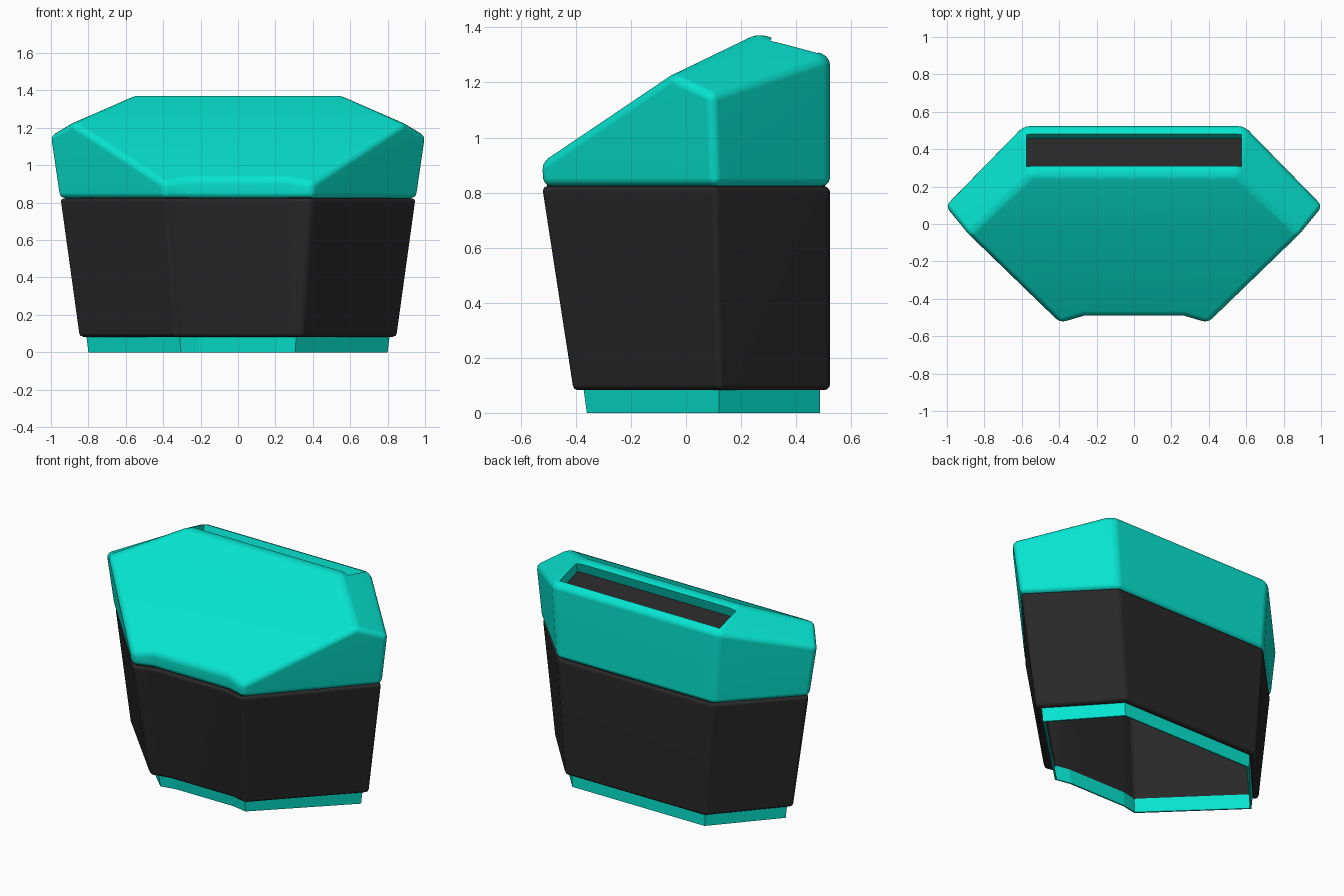
import bpy, bmesh, math
from mathutils import Matrix, Vector

if "Cube" in bpy.data.objects:
    bpy.data.objects.remove(bpy.data.objects["Cube"])


def material(name, rgb):
    m = bpy.data.materials.new(name)
    m.diffuse_color = (*rgb, 1)
    m.use_nodes = True
    m.node_tree.nodes["Principled BSDF"].inputs["Base Color"].default_value = m.diffuse_color
    return m


teal = material("teal", (0.002, 0.78, 0.63))
charcoal = material("charcoal", (0.021, 0.021, 0.021))


def outline(z, side_x, side_y, back_x, back_y, front_x, front_y, dent=0.0):
    """Hexagon with a shallow dent in the front, mirrored left to right."""
    half = [(front_x * 0.68, front_y + dent), (front_x, front_y),
            (side_x, side_y), (back_x, back_y)]
    pts = half + [(-x, y) for x, y in reversed(half)]
    return [(x, y, z) for x, y in pts]


def finish(name, bm, mat, bevel=0.0, cutter=None):
    bmesh.ops.recalc_face_normals(bm, faces=bm.faces[:])
    me = bpy.data.meshes.new(name)
    bm.to_mesh(me)
    bm.free()
    me.materials.append(mat)
    ob = bpy.data.objects.new(name, me)
    bpy.context.collection.objects.link(ob)
    bpy.ops.object.select_all(action='DESELECT')
    ob.select_set(True)
    bpy.context.view_layer.objects.active = ob
    if bevel:
        b = ob.modifiers.new("bevel", 'BEVEL')
        b.width, b.segments = bevel, 3
        b.limit_method, b.angle_limit = 'ANGLE', math.radians(25)
        bpy.ops.object.modifier_apply(modifier="bevel")
    if cutter:
        c = ob.modifiers.new("cut", 'BOOLEAN')
        c.operation, c.solver, c.object = 'DIFFERENCE', 'EXACT', cutter
        bpy.ops.object.modifier_apply(modifier="cut")
        bpy.data.objects.remove(cutter)
    if bevel:
        bpy.ops.object.shade_smooth_by_angle(angle=math.radians(35))
        w = ob.modifiers.new("normals", 'WEIGHTED_NORMAL')
        w.keep_sharp = True
    return ob


def loft(rings, closed=False):
    """Skin a chain of outlines; cap the ends unless the chain is closed."""
    bm = bmesh.new()
    vs = [[bm.verts.new(p) for p in r] for r in rings]
    pairs = list(zip(vs, vs[1:])) + ([(vs[-1], vs[0])] if closed else [])
    n = len(vs[0])
    for a, b in pairs:
        for i in range(n):
            j = (i + 1) % n
            bm.faces.new((a[i], a[j], b[j], b[i]))
    if not closed:
        bm.faces.new(vs[0])
        bm.faces.new(vs[-1])
    return bm


def tilted_box(size, centre, angle):
    bm = bmesh.new()
    m = Matrix.Translation(centre) @ Matrix.Rotation(angle, 4, 'X')
    bmesh.ops.create_cube(bm, size=1, matrix=m @ Matrix.Diagonal((*size, 1)))
    return bm


# Base: thin open skirt
finish("base_skirt", loft([
    outline(0.0, 0.800, 0.12, 0.475, 0.487, 0.305, -0.360, 0.02),
    outline(0.1, 0.812, 0.12, 0.480, 0.487, 0.312, -0.374, 0.02),
    outline(0.1, 0.800, 0.12, 0.470, 0.477, 0.306, -0.364, 0.02),
    outline(0.0, 0.788, 0.12, 0.465, 0.477, 0.299, -0.350, 0.02)], closed=True), teal)

# Body: flared bin, hollow from below
finish("body", loft([
    outline(0.78, 0.880, 0.11, 0.510, 0.477, 0.360, -0.460, 0.03),
    outline(0.083, 0.798, 0.12, 0.469, 0.476, 0.305, -0.362, 0.02),
    outline(0.083, 0.855, 0.12, 0.500, 0.523, 0.340, -0.413, 0.025),
    outline(0.823, 0.957, 0.105, 0.555, 0.523, 0.392, -0.527, 0.037)]), charcoal, 0.022)

# Neck: closes the seam between body and lid
finish("neck", loft([
    outline(z, 0.925, 0.105, 0.54, 0.505, 0.38, -0.505, 0.037) for z in (0.80, 0.85)]), charcoal)

# Lid: flared walls under a sloped, faceted top
bm = bmesh.new()
base = [bm.verts.new(p) for p in
        outline(0.823, 0.963, 0.105, 0.557, 0.523, 0.395, -0.524, 0.038)]
bm.faces.new(base)
low_mid, low_front, low_side, low_back = [(base[i], base[7 - i]) for i in range(4)]


def pair(x, y, z):
    return bm.verts.new((x, y, z)), bm.verts.new((-x, y, z))


side = pair(1.012, 0.095, 1.155)
back = pair(0.592, 0.523, 1.295)
front = pair(0.395, -0.53, 0.905)
mid = pair(0.268, -0.492, 0.93)
shoulder = pair(0.89, -0.055, 1.225)
ridge = pair(0.55, 0.262, 1.378)
for s in (0, 1):
    bm.faces.new((low_mid[s], low_front[s], front[s], mid[s]))
    bm.faces.new((low_front[s], low_side[s], side[s], shoulder[s], front[s]))
    bm.faces.new((low_side[s], low_back[s], back[s], side[s]))
    bm.faces.new((shoulder[s], side[s], back[s], ridge[s]))
for a, b in ((low_mid, mid), (shoulder, ridge), (ridge, back), (back, low_back)):
    bm.faces.new((a[0], a[1], b[1], b[0]))
bm.faces.new((front[0], mid[0], mid[1], front[1], shoulder[1], shoulder[0]))

# Slot cut in the rear slope of the lid, with a dark floor
tilt = -math.atan2(0.083, 0.26)
normal = Vector((0, -math.sin(tilt), math.cos(tilt)))
mouth = Vector((0, 0.395, 1.335))
cutter = finish("slot_cutter", tilted_box((1.15, 0.178, 0.27), mouth + normal * 0.06, tilt), teal)
cutter.hide_render = True
finish("lid", bm, teal, 0.03, cutter)
finish("slot_floor", tilted_box((1.148, 0.176, 0.008), mouth - normal * 0.071, tilt), charcoal)
